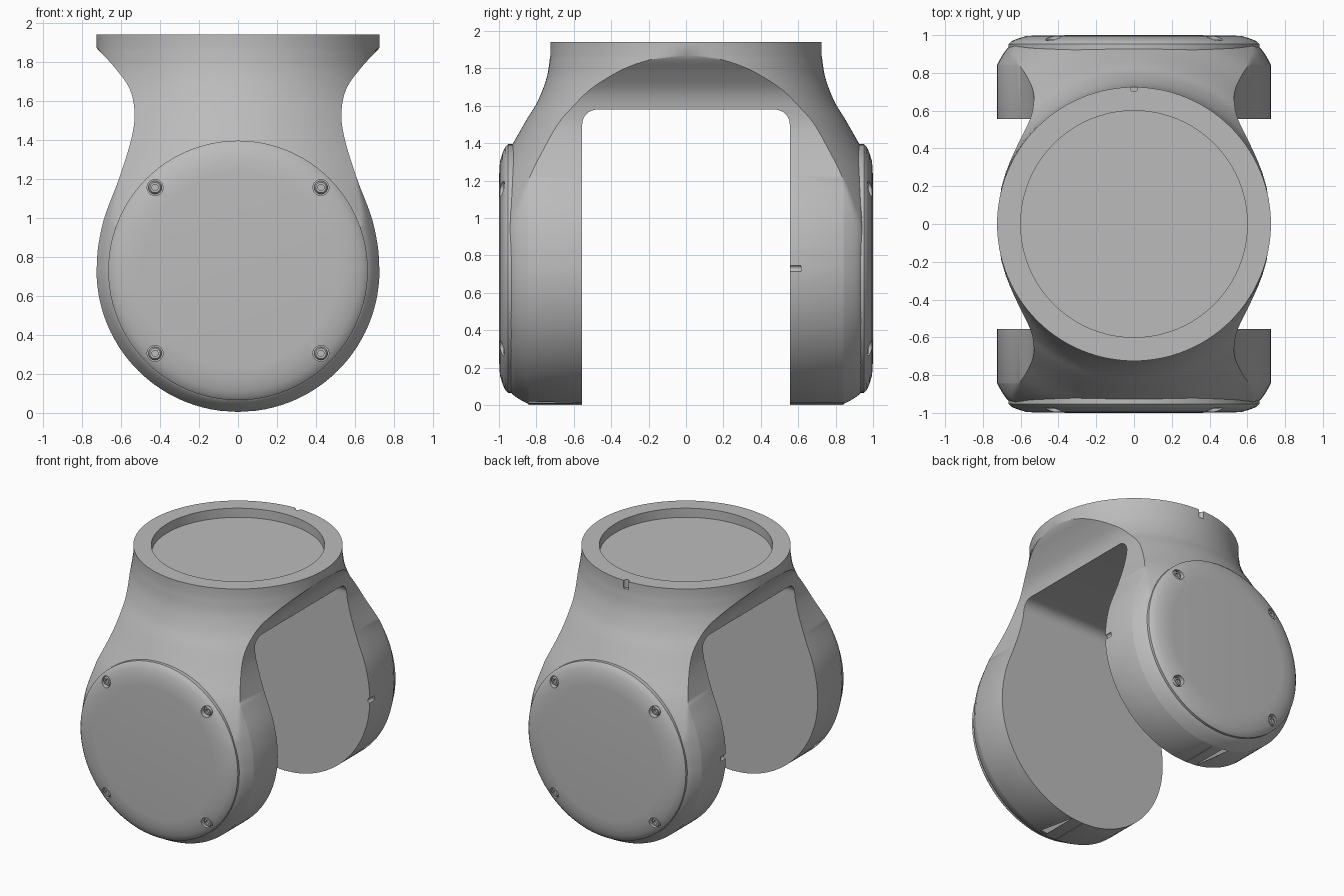
import bpy, bmesh, math
from mathutils import Matrix

if "Cube" in bpy.data.objects:
    bpy.data.objects.remove(bpy.data.objects["Cube"], do_unlink=True)

grey = bpy.data.materials.new("satin_grey")
grey.use_nodes = True
grey.diffuse_color = (0.5, 0.5, 0.5, 1)
grey.node_tree.nodes["Principled BSDF"].inputs["Base Color"].default_value = (0.5, 0.5, 0.5, 1)

PIVOT = 0.73   # height of the arm pivot
ARM = 0.725    # radius of the arm ends and of the top collar
TOP = 1.94


def add(name, bm):
    bmesh.ops.recalc_face_normals(bm, faces=bm.faces)
    mesh = bpy.data.meshes.new(name)
    bm.to_mesh(mesh)
    bm.free()
    mesh.materials.append(grey)
    ob = bpy.data.objects.new(name, mesh)
    bpy.context.collection.objects.link(ob)
    return ob


def activate(ob):
    bpy.ops.object.select_all(action='DESELECT')
    ob.select_set(True)
    bpy.context.view_layer.objects.active = ob


def smooth(ob, degrees=32):
    activate(ob)
    bpy.ops.object.shade_smooth_by_angle(angle=math.radians(degrees))


def cut(ob, cutter):
    activate(ob)
    mod = ob.modifiers.new("cut", 'BOOLEAN')
    mod.operation = 'DIFFERENCE'
    mod.solver = 'EXACT'
    mod.object = cutter
    bpy.ops.object.modifier_apply(modifier=mod.name)
    bpy.data.objects.remove(cutter, do_unlink=True)


def cylinder(name, radius, depth, place, axis='Z', sides=24):
    bm = bmesh.new()
    turn = {'X': Matrix.Rotation(math.pi / 2, 4, 'Y'),
            'Y': Matrix.Rotation(math.pi / 2, 4, 'X'), 'Z': Matrix()}[axis]
    bmesh.ops.create_cone(bm, cap_ends=True, segments=sides, radius1=radius, radius2=radius,
                          depth=depth, matrix=Matrix.Translation(place) @ turn)
    return add(name, bm)


def lathe(name, profile, centre, side, steps):
    """Turn (radius, y) points about the y axis; side is -1 front, 1 back."""
    bm = bmesh.new()
    verts = [bm.verts.new((r, side * y, 0)) for r, y in profile]
    edges = [bm.edges.new(pair) for pair in zip(verts, verts[1:])]
    bmesh.ops.spin(bm, geom=verts + edges, cent=(0, 0, 0), axis=(0, 1, 0),
                   angle=math.tau, steps=steps, use_duplicate=False)
    bmesh.ops.remove_doubles(bm, verts=bm.verts, dist=1e-5)
    bmesh.ops.translate(bm, verts=bm.verts, vec=(centre[0], 0, centre[1]))
    return add(name, bm)


def curve(points, z):
    """Smooth curve through (z, value) points."""
    if z <= points[0][0]:
        return points[0][1]
    if z >= points[-1][0]:
        return points[-1][1]
    i = max(k for k in range(len(points) - 1) if points[k][0] <= z)

    def slope(k):
        a, b = points[max(k - 1, 0)], points[min(k + 1, len(points) - 1)]
        return (b[1] - a[1]) / (b[0] - a[0])
    (z0, v0), (z1, v1) = points[i], points[i + 1]
    h = z1 - z0
    t = (z - z0) / h
    return (v0 * (1 + 2 * t) * (1 - t) ** 2 + slope(i) * h * t * (1 - t) ** 2
            + v1 * t * t * (3 - 2 * t) - slope(i + 1) * h * t * t * (1 - t))


# Yoke body: side waist outline, and collar radius that flares into the arms
WAIST = [(0.73, 0.725), (0.85, 0.717), (1.0, 0.685), (1.2, 0.61), (1.4, 0.548),
         (1.53, 0.53), (1.66, 0.555), (1.77, 0.632), (1.87, 0.725)]
FLARE = [(0.73, 1.2), (1.0, 1.12), (1.2, 1.04), (1.39, 0.93), (1.53, 0.85),
         (1.62, 0.795), (1.75, 0.745), (1.87, 0.725)]


def half_width(z):
    if z < PIVOT:
        return math.sqrt(max(ARM ** 2 - (z - PIVOT) ** 2, 0))
    return curve(WAIST, z)


def face_depth(x, z, w):
    if z < PIVOT:
        edge = math.hypot(x, z - PIVOT) / ARM
    else:
        edge = abs(x) / w
    u = min(max((edge - 0.9) / 0.1, 0), 1)
    rounded = 0.942 - 0.1 * u ** 1.5
    r = curve(FLARE, z)
    turned = math.sqrt(max(r * r - x * x, 0))
    return turned if z > 1.5 else min(turned, rounded)


LOW, HIGH, COLS = 28, 48, 56
levels = [PIVOT - ARM * math.cos(i / LOW * math.pi / 2) - (PIVOT - ARM) * (1 - i / LOW)
          for i in range(LOW)]
levels += [PIVOT + (1.87 - PIVOT) * i / HIGH for i in range(HIGH + 1)] + [TOP]

bm = bmesh.new()
rings = []
for z in levels:
    w = half_width(max(z, PIVOT - ARM))
    front = []
    for c in range(COLS + 1):
        x = -w * math.cos(math.pi * c / COLS)
        front.append((x, face_depth(x, max(z, PIVOT - ARM), w)))
    ring = [(x, -y, z) for x, y in front] + [(x, y, z) for x, y in reversed(front)]
    rings.append([bm.verts.new(p) for p in ring])
for lower, upper in zip(rings, rings[1:]):
    n = len(lower)
    for k in range(n):
        bm.faces.new((lower[k], lower[(k + 1) % n], upper[(k + 1) % n], upper[k]))
bm.faces.new(rings[-1])
bm.faces.new(rings[0][::-1])
bmesh.ops.remove_doubles(bm, verts=bm.verts, dist=1e-4)
bmesh.ops.dissolve_degenerate(bm, edges=bm.edges, dist=1e-4)
yoke = add("yoke_body", bm)

# Gap between the arms, with rounded upper corners
bm = bmesh.new()
bmesh.ops.create_cube(bm, size=1, matrix=Matrix.Translation((0, 0, 0.54))
                      @ Matrix.Diagonal((3, 1.11, 2.08, 1)))
corners = [e for e in bm.edges if all(v.co.z > 1 for v in e.verts)
           and abs(e.verts[0].co.x - e.verts[1].co.x) > 1]
bmesh.ops.bevel(bm, geom=corners, offset=0.08, segments=8, affect='EDGES', profile=0.5)
cut(yoke, add("gap_cutter", bm))

# Round recess in the collar, and the small locating notches
cut(yoke, cylinder("recess_cutter", 0.6, 0.14, (0, 0, TOP), sides=96))
cut(yoke, cylinder("rim_notch_cutter", 0.02, 0.12, (0, 0.72, TOP), sides=16))
for sx in (-1, 1):
    cut(yoke, cylinder("arm_notch_cutter", 0.017, 0.12, (sx * ARM, 0.555, PIVOT), 'Y', 16))
smooth(yoke)

# Round covers on both arms, each with four recessed screws
COVER = [(0, 0.9), (0.665, 0.9), (0.665, 0.952), (0.65, 0.967), (0.62, 0.98),
         (0.57, 0.995), (0.5, 0.999), (0, 1.0)]
SCREW = [(0, 0.94), (0.034, 0.94), (0.034, 0.966), (0.027, 0.976), (0.016, 0.976),
         (0.016, 0.96), (0, 0.96)]
for side, label in ((-1, "front"), (1, "back")):
    cover = lathe(label + "_cover", COVER, (0, PIVOT), side, 96)
    for sx in (-1, 1):
        for sz in (-1, 1):
            x, z = sx * 0.425, PIVOT + sz * 0.425
            cut(cover, cylinder("bore_cutter", 0.041, 0.1, (x, side * 1.005, z), 'Y'))
            smooth(lathe(label + "_screw", SCREW, (x, z), side, 20))
    smooth(cover)
